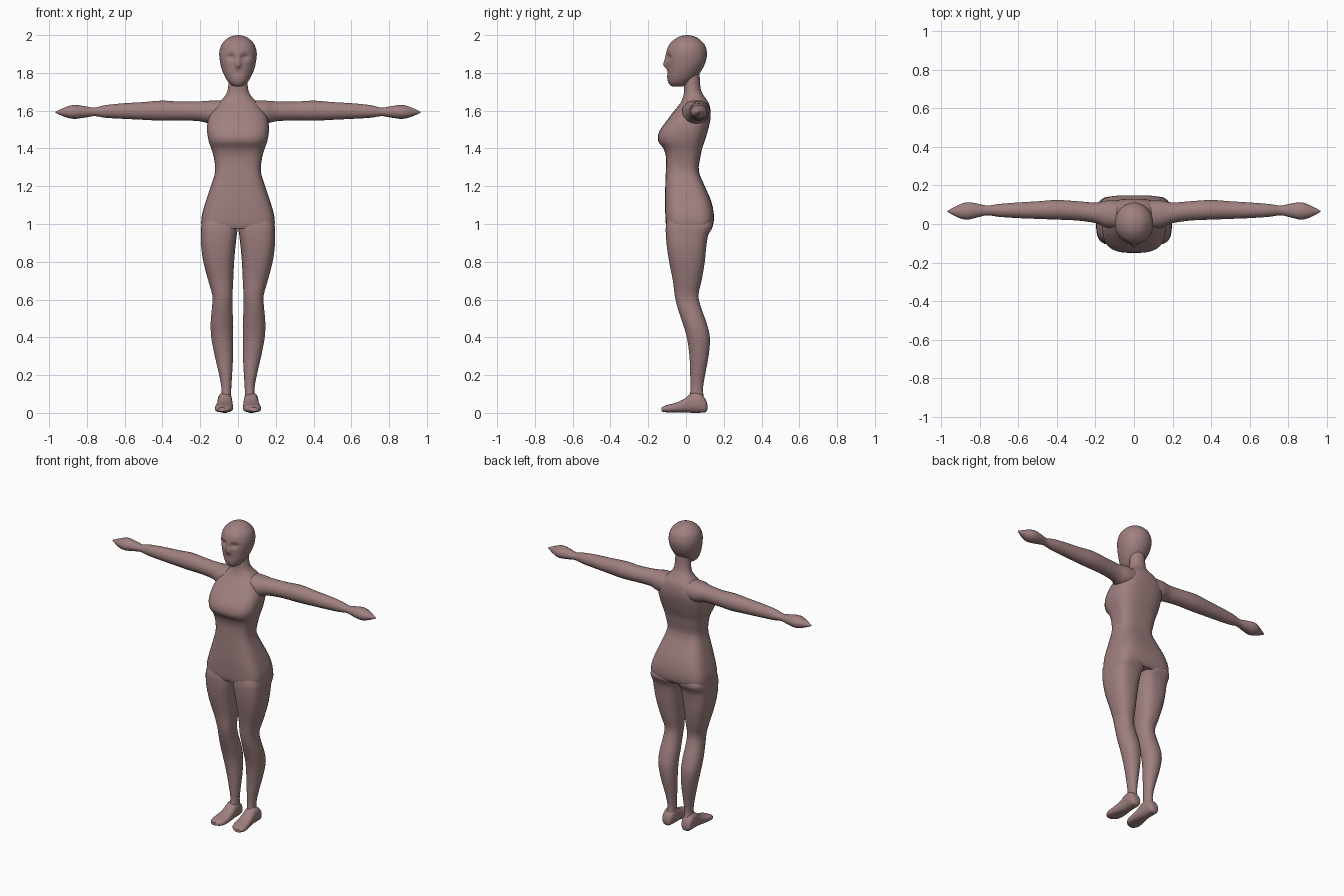
import bpy, bmesh, math
from mathutils import Vector

skin = bpy.data.materials.new("dusty_rose_skin")
skin.diffuse_color = (0.35, 0.215, 0.215, 1)


def smooth_rows(rows, sub):
    """Subdivide the table of sections with a Catmull-Rom curve."""
    out = []
    for i in range(len(rows) - 1):
        p = [rows[max(0, min(len(rows) - 1, i + k))] for k in (-1, 0, 1, 2)]
        for s in range(sub):
            t = s / sub
            out.append([0.5 * (2 * b + (c - a) * t + (2 * a - 5 * b + 4 * c - d) * t * t
                               + (3 * b - a - 3 * c + d) * t ** 3) for a, b, c, d in zip(*p)])
    return out + [list(rows[-1])]


def loft(name, rows, axis, sides=24, sub=3, shape=None, mirror=False, angle=50):
    """Rows are (position, u min, u max, v min, v max, squareness)."""
    bm = bmesh.new()
    rings = []
    for pos, u0, u1, v0, v1, e in smooth_rows(rows, sub):
        ring = []
        for k in range(sides):
            a = 2 * math.pi * (k + 0.5) / sides
            c, s = math.cos(a), math.sin(a)
            u = (u0 + u1) / 2 + (u1 - u0) / 2 * math.copysign(abs(c) ** (2 / e), c)
            v = (v0 + v1) / 2 + (v1 - v0) / 2 * math.copysign(abs(s) ** (2 / e), s)
            co = {"x": (pos, u, v), "y": (u, pos, v), "z": (u, v, pos)}[axis]
            co = Vector(co)
            ring.append(bm.verts.new(shape(co) if shape else co))
        rings.append(ring)
    for a, b in zip(rings, rings[1:]):
        for k in range(sides):
            n = (k + 1) % sides
            bm.faces.new((a[k], a[n], b[n], b[k]))
    bm.faces.new(rings[0])
    bm.faces.new(rings[-1])
    if mirror:
        both = bmesh.ops.duplicate(bm, geom=bm.verts[:] + bm.edges[:] + bm.faces[:])
        for g in both["geom"]:
            if isinstance(g, bmesh.types.BMVert):
                g.co.x *= -1
    bmesh.ops.recalc_face_normals(bm, faces=bm.faces[:])
    mesh = bpy.data.meshes.new(name)
    bm.to_mesh(mesh)
    bm.free()
    mesh.materials.append(skin)
    ob = bpy.data.objects.new(name, mesh)
    bpy.context.collection.objects.link(ob)
    bpy.ops.object.select_all(action="DESELECT")
    ob.select_set(True)
    bpy.context.view_layer.objects.active = ob
    bpy.ops.object.shade_smooth_by_angle(angle=math.radians(angle))
    return ob


# torso and neck: height, half width, front, back, squareness
torso = [
    (0.975, 0.186, -0.100, 0.130, 3.6), (1.00, 0.195, -0.107, 0.145, 3.8),
    (1.05, 0.191, -0.110, 0.148, 3.8), (1.12, 0.171, -0.112, 0.134, 3.6),
    (1.20, 0.144, -0.110, 0.100, 3.4), (1.28, 0.121, -0.107, 0.068, 3.2),
    (1.35, 0.128, -0.106, 0.076, 3.2), (1.40, 0.142, -0.120, 0.086, 3.0),
    (1.44, 0.156, -0.148, 0.100, 2.9), (1.49, 0.164, -0.142, 0.115, 2.9),
    (1.55, 0.160, -0.100, 0.129, 3.0), (1.60, 0.138, -0.062, 0.130, 2.8),
    (1.64, 0.105, -0.030, 0.121, 2.5), (1.68, 0.068, -0.014, 0.094, 2.2),
    (1.72, 0.053, -0.010, 0.077, 2.0), (1.80, 0.048, -0.010, 0.072, 2.0)]
loft("torso", [(z, -w, w, f, b, e) for z, w, f, b, e in torso], "z", sides=32)

# legs: height, inner, outer, front, back, squareness
legs = [
    (1.04, 0.010, 0.180, -0.095, 0.125, 3.2), (0.99, 0.001, 0.195, -0.107, 0.143, 3.4),
    (0.94, 0.006, 0.196, -0.107, 0.118, 3.2), (0.88, 0.013, 0.195, -0.102, 0.108, 2.9),
    (0.80, 0.020, 0.184, -0.090, 0.100, 2.6), (0.70, 0.025, 0.158, -0.070, 0.083, 2.4),
    (0.62, 0.029, 0.136, -0.060, 0.066, 2.3), (0.55, 0.029, 0.139, -0.043, 0.083, 2.2),
    (0.48, 0.025, 0.145, -0.020, 0.108, 2.2), (0.40, 0.025, 0.142, 0.004, 0.127, 2.2),
    (0.30, 0.026, 0.123, 0.018, 0.120, 2.1), (0.20, 0.031, 0.100, 0.022, 0.101, 2.0),
    (0.12, 0.036, 0.087, 0.024, 0.090, 2.0), (0.06, 0.034, 0.096, 0.010, 0.100, 2.0)]
loft("legs", legs, "z", sides=24, mirror=True)

# feet, heel to toe: y, inner, outer, bottom, top, squareness
feet = [
    (0.113, 0.055, 0.085, 0.015, 0.045, 2.2), (0.103, 0.039, 0.102, 0.003, 0.075, 2.6),
    (0.070, 0.032, 0.108, 0.000, 0.105, 2.5), (0.030, 0.030, 0.108, 0.000, 0.105, 2.4),
    (-0.010, 0.028, 0.112, 0.002, 0.074, 2.6), (-0.060, 0.026, 0.120, 0.003, 0.052, 2.8),
    (-0.105, 0.034, 0.122, 0.003, 0.041, 2.6), (-0.130, 0.060, 0.108, 0.008, 0.028, 2.2)]
loft("feet", feet, "y", sides=20, mirror=True)

# arms and mitten hands: x, front, back, bottom, top, squareness
arms = [
    (0.06, -0.020, 0.120, 1.530, 1.655, 2.2), (0.14, -0.020, 0.122, 1.528, 1.654, 2.2),
    (0.20, 0.004, 0.112, 1.543, 1.650, 2.0), (0.30, 0.018, 0.119, 1.548, 1.648, 2.0),
    (0.40, 0.022, 0.125, 1.546, 1.654, 2.0), (0.50, 0.026, 0.118, 1.551, 1.646, 2.0),
    (0.60, 0.030, 0.112, 1.556, 1.640, 2.0), (0.70, 0.037, 0.104, 1.562, 1.630, 2.0),
    (0.76, 0.045, 0.096, 1.571, 1.616, 2.0), (0.81, 0.034, 0.106, 1.563, 1.624, 2.0),
    (0.87, 0.022, 0.113, 1.556, 1.631, 2.0), (0.92, 0.037, 0.093, 1.568, 1.616, 2.0),
    (0.966, 0.063, 0.069, 1.589, 1.595, 2.0)]
loft("arms", arms, "x", sides=20, mirror=True)


# face: eye sockets, nose ridge and a slight mouth hollow
def face(co):
    if co.y < -0.02:
        x, z = abs(co.x), co.z
        socket = math.exp(-((x - 0.036) / 0.022) ** 2 - ((z - 0.887) / 0.016) ** 2) \
            if z < 1 else math.exp(-((x - 0.036) / 0.022) ** 2 - ((z - 1.884) / 0.016) ** 2)
        co.y += 0.016 * socket
        if 1.82 < z < 1.91:
            rise = (1.91 - z) / 0.07 if z > 1.84 else (z - 1.82) / 0.02
            co.y -= 0.027 * min(1, rise) * max(0, 1 - x / 0.019)
        co.y += 0.004 * math.exp(-(x / 0.03) ** 2 - ((z - 1.80) / 0.012) ** 2)
    return co


# head: height, half width, front, back, squareness
head = [
    (1.727, 0.014, -0.068, -0.025, 2.0), (1.735, 0.034, -0.084, 0.000, 2.0),
    (1.755, 0.054, -0.096, 0.030, 2.1), (1.79, 0.074, -0.101, 0.066, 2.1),
    (1.83, 0.089, -0.102, 0.092, 2.1), (1.87, 0.097, -0.104, 0.107, 2.1),
    (1.91, 0.099, -0.104, 0.111, 2.0), (1.95, 0.087, -0.089, 0.098, 2.0),
    (1.98, 0.060, -0.058, 0.069, 2.0), (1.994, 0.034, -0.030, 0.041, 2.0),
    (2.00, 0.006, -0.002, 0.010, 2.0)]
loft("head", [(z, -w, w, f, b, e) for z, w, f, b, e in head], "z",
     sides=64, sub=5, shape=face, angle=60)
